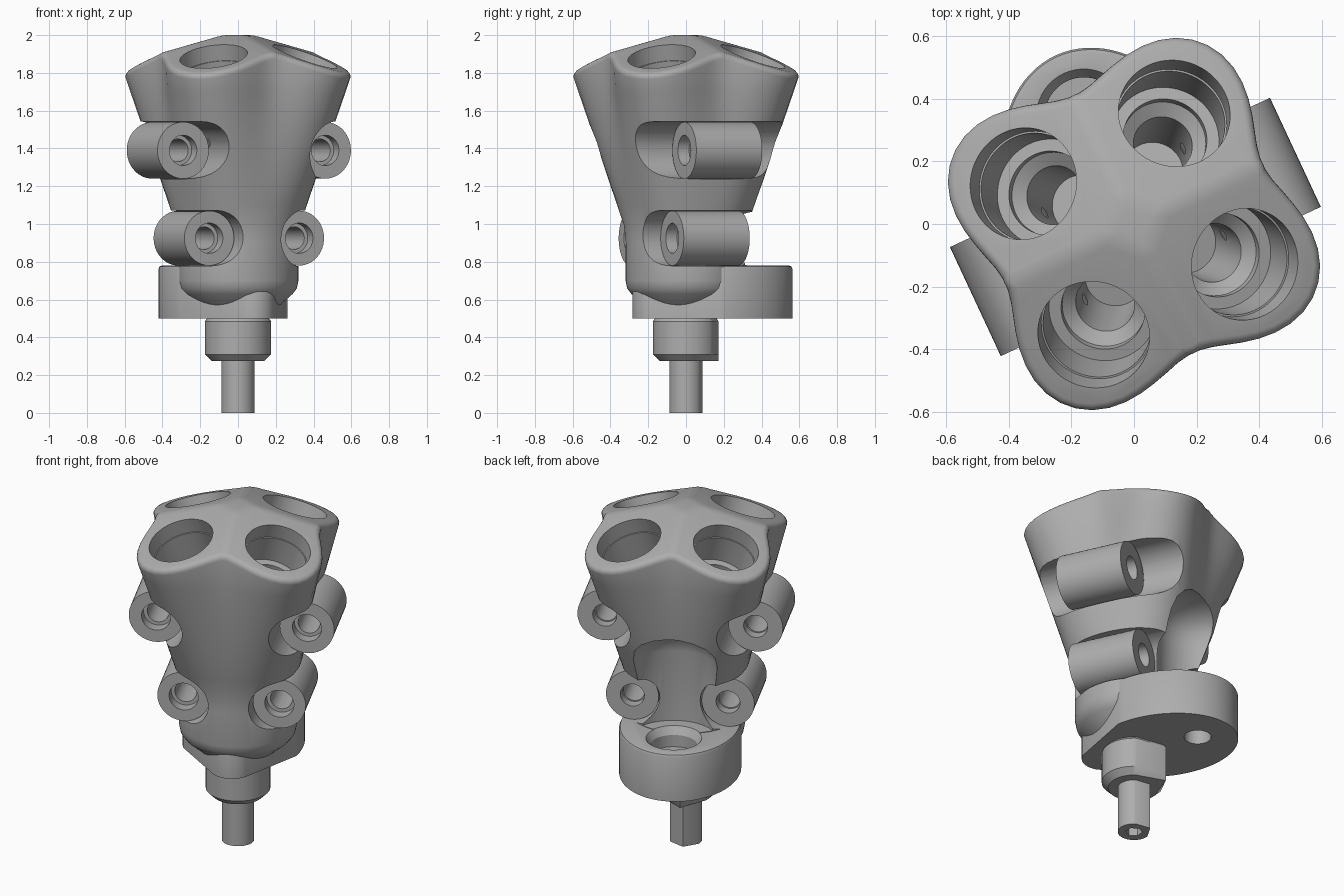
import bpy, bmesh
from math import sin, cos, pi, radians, atan
from mathutils import Matrix, Vector

cube = bpy.data.objects.get("Cube")
if cube:
    bpy.data.objects.remove(cube, do_unlink=True)

TWIST = Matrix.Rotation(radians(25), 4, 'Z')   # whole model is turned on its base
SLOPE = 0.37                                   # lean of the four bores
TILT = atan(SLOPE)
BORE_D, BORE_Z = 0.377, 1.887                  # bore centre on the crown
ALONG_Y = Matrix.Rotation(radians(-90), 4, 'X')

metal = bpy.data.materials.new("grey metal")
metal.use_nodes = True
GREY = (0.42, 0.42, 0.42, 1)
metal.diffuse_color = GREY
metal.node_tree.nodes["Principled BSDF"].inputs["Base Color"].default_value = GREY


def make(name, bm):
    bmesh.ops.recalc_face_normals(bm, faces=bm.faces)
    mesh = bpy.data.meshes.new(name)
    bm.to_mesh(mesh)
    bm.free()
    obj = bpy.data.objects.new(name, mesh)
    bpy.context.collection.objects.link(obj)
    return obj


def loft_bm(rings):
    bm = bmesh.new()
    loops = [[bm.verts.new(p) for p in ring] for ring in rings]
    n = len(loops[0])
    for a, b in zip(loops, loops[1:]):
        for i in range(n):
            j = (i + 1) % n
            bm.faces.new((a[i], a[j], b[j], b[i]))
    bm.faces.new(loops[0][::-1])
    bm.faces.new(loops[-1])
    return bm


def arc(cx, cy, rx, ry, a0, a1, n):
    angles = [radians(a0 + (a1 - a0) * i / n) for i in range(n + 1)]
    return [(cx + rx * cos(a), cy + ry * sin(a)) for a in angles]


def circle(r, z, n=48):
    return [Vector((x, y, z)) for x, y in arc(0, 0, r, r, 0, 360, n)[:-1]]


def lathe(name, profile, matrix=Matrix(), n=48):
    bm = loft_bm([circle(r, z, n) for r, z in profile])
    bm.transform(matrix)
    return make(name, bm)


def cut(obj, cutters):
    for c in cutters:
        c.hide_render = True
        mod = obj.modifiers.new("cut", 'BOOLEAN')
        mod.operation, mod.solver, mod.object = 'DIFFERENCE', 'EXACT', c
    deps = bpy.context.evaluated_depsgraph_get()
    mesh = bpy.data.meshes.new_from_object(obj.evaluated_get(deps))
    obj.modifiers.clear()
    obj.data = mesh


# Body: four merging lobes that spread upward
def body_ring(z, n=72):
    d = max(0, BORE_D - SLOPE * (BORE_Z - z))
    b = 0.093 * (d / 0.354) ** 1.5
    ring = []
    for i in range(n):
        t = 2 * pi * (i + 0.5) / n
        r = max(0.32, d + 0.286 - b - b * cos(4 * t))
        ring.append(Vector((r * cos(t), r * sin(t), z)))
    return ring


half = Matrix.Rotation(pi / 72, 4, 'Z')
waist = [[half @ p for p in circle(r, z, 72)] for r, z in
         ((0.17, 0.53), (0.21, 0.56), (0.29, 0.63), (0.312, 0.66), (0.32, 0.7))]
heights = [0.9 + 0.1 * i for i in range(9)] + [2.15]
bm = loft_bm(waist + [body_ring(z) for z in heights])

# Crown: four sloping faces and a small flat, with rounded edges
lobes = [Matrix.Rotation(radians(45 + 90 * k), 4, 'Z')
         @ Matrix.Translation((BORE_D, 0, BORE_Z))
         @ Matrix.Rotation(TILT, 4, 'Y') for k in range(4)]
planes = [(m.translation, m.to_3x3() @ Vector((0, 0, 1))) for m in lobes]
for co, no in planes + [(Vector((0, 0, 2)), Vector((0, 0, 1)))]:
    bmesh.ops.bisect_plane(bm, geom=bm.verts[:] + bm.edges[:] + bm.faces[:], dist=1e-5,
                           plane_co=co, plane_no=no, clear_outer=True)
    bmesh.ops.holes_fill(bm, edges=[e for e in bm.edges if e.is_boundary], sides=0)
bmesh.ops.recalc_face_normals(bm, faces=bm.faces)
rim = [e for e in bm.edges if len(e.link_faces) == 2
       and max(f.normal.z for f in e.link_faces) > 0.8 and e.calc_face_angle() > 0.2]
bmesh.ops.bevel(bm, geom=rim, offset=0.03, segments=4, profile=0.5,
                affect='EDGES', clamp_overlap=False)
body = make("body", bm)

# Stepped bores through the crown
BORE = ((0.095, -0.56), (0.095, -0.31), (0.135, -0.28), (0.135, -0.25), (0.174, -0.25),
        (0.174, -0.09), (0.18, -0.09), (0.18, 0.3))
bores = [lathe("bore_cutter", BORE, m, 64) for m in lobes]


# Mounting foot: rounded tongue at the back, blunt wedge in front
def foot_outline(inset, z):
    pts = arc(0, 0.18, 0.328 - inset, 0.415 - inset, -18, 198, 48)
    pts += arc(0, -0.18, 0.12 - inset, 0.12 - inset, 225, 315, 16)
    return [Vector((x, y, z)) for x, y in pts]


flange = make("mounting_foot", loft_bm([foot_outline(i, z) for i, z in
                                        ((0, 0.5), (0, 0.762), (0.006, 0.775), (0.018, 0.78))]))
SCREW = Matrix.Translation((0, 0.38, 0))
screw = lathe("screw_cutter", ((0.073, 0.4), (0.073, 0.67), (0.125, 0.67), (0.125, 0.74),
                               (0.155, 0.785)), SCREW)
# domed clearance above the screw
scoop = lathe("scoop_cutter", ((0.24, 0.783), (0.24, 1.2), (0.225, 1.27), (0.18, 1.325),
                               (0.11, 1.36), (0.03, 1.375)), Matrix.Translation((0, 0.4, 0)))

# Cross tubes on both sides, each in its own slot
pockets, parts = [], [body, flange]
for side, side_name in ((1, "left"), (-1, "right")):
    for level, x, z, r, slot_x in (("upper", 0.415, 1.39, 0.15, 0.39),
                                   ("lower", 0.263, 0.925, 0.145, 0.258)):
        place = Matrix.Translation((side * x, -0.008, z)) @ ALONG_Y
        tube = lathe(level + "_" + side_name + "_tube", ((r, -0.195), (r, 0.19)), place)
        hole = lathe("tube_hole_cutter", ((0.08, -0.3), (0.08, -0.13), (0.06, -0.13),
                                          (0.06, 0.13), (0.066, 0.13), (0.066, 0.3)), place)
        cut(tube, [hole])
        bpy.data.objects.remove(hole, do_unlink=True)
        parts.append(tube)
        # slot open toward the outside
        s = r + 0.002
        out = arc(slot_x, 0, s, s, 90, 270, 24) + [(1, -s), (1, s)]
        pockets.append(make("slot_cutter", loft_bm(
            [[Vector((side * px, y, z + pz)) for px, pz in out] for y in (-0.5, 0.5)])))

cut(body, bores + pockets + [scoop, screw])
cut(flange, [screw])
for c in bores + pockets + [scoop, screw]:
    bpy.data.objects.remove(c, do_unlink=True)


# Collar and pin: round in front, with a keyed corner at the back
def keyed(r, z, tip):
    pts = arc(0, 0, r, r, 150, 390, 32) + [(0, tip)]
    return [Vector((x, y, z)) for x, y in pts]


collar = make("collar", loft_bm([keyed(0.14, 0.275, 0.19), keyed(0.175, 0.31, 0.19),
                                 keyed(0.175, 0.485, 0.19), keyed(0.16, 0.505, 0.175)]))
pin = make("pin", loft_bm([keyed(0.088, 0, 0.097), keyed(0.088, 0.3, 0.097)]))
socket = lathe("socket_cutter", ((0.045, -0.1), (0.045, 0.08)), n=6)
cut(pin, [socket])
bpy.data.objects.remove(socket, do_unlink=True)
parts += [collar, pin]

# Finish: turn, colour and shade every part
bpy.ops.object.select_all(action='DESELECT')
for obj in parts:
    obj.data.transform(TWIST)
    obj.data.materials.clear()
    obj.data.materials.append(metal)
    obj.select_set(True)
bpy.context.view_layer.objects.active = body
bpy.ops.object.shade_smooth_by_angle(angle=radians(32))
